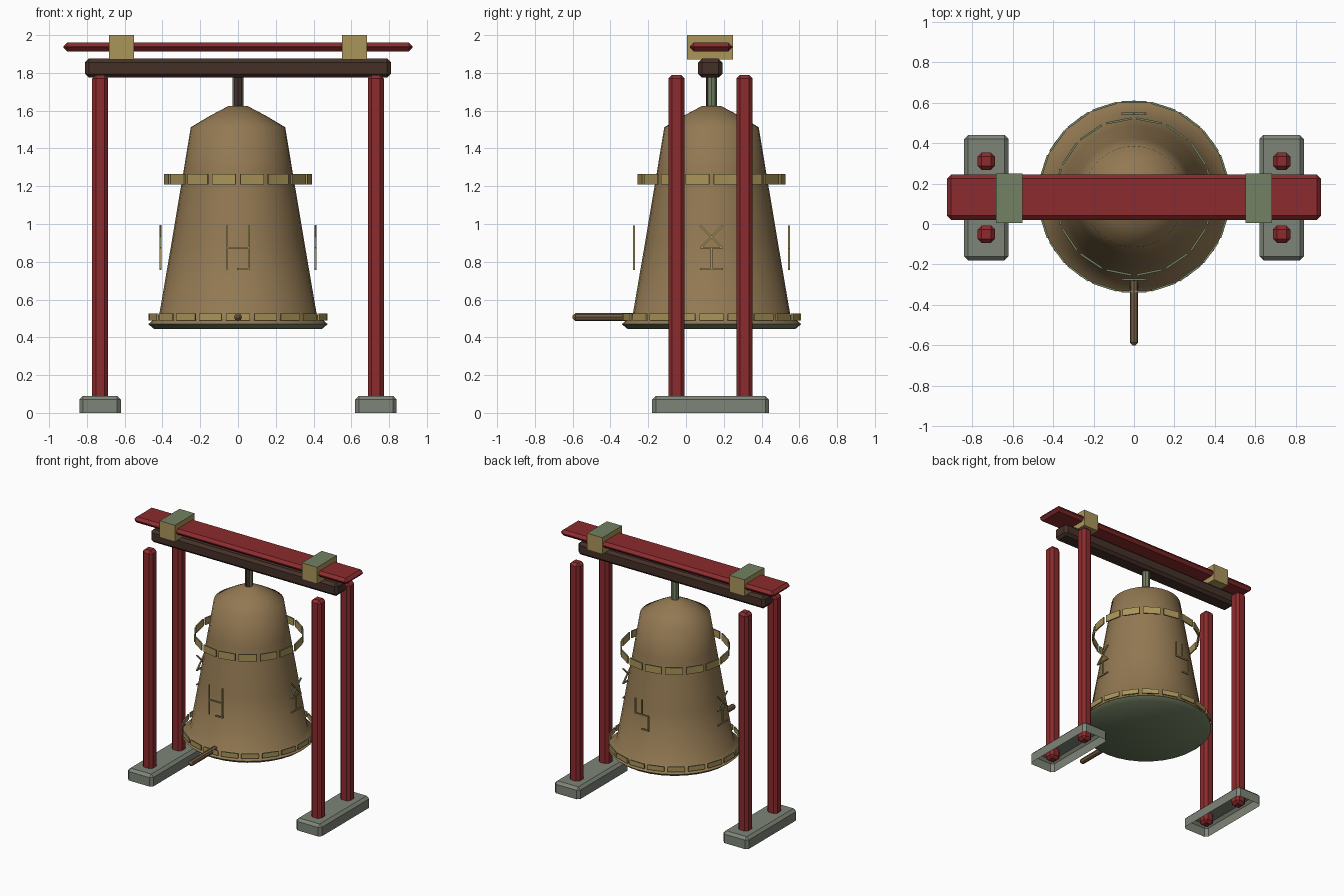
import bpy, bmesh, math
from mathutils import Matrix, Vector

if "Cube" in bpy.data.objects:
    bpy.data.objects.remove(bpy.data.objects["Cube"])

AXIS_Y = 0.135  # bell axis


def material(name, rgb):
    m = bpy.data.materials.new(name)
    m.use_nodes = True
    m.diffuse_color = (*rgb, 1)
    m.node_tree.nodes["Principled BSDF"].inputs["Base Color"].default_value = (*rgb, 1)
    return m


red = material("red lacquer", (0.26, 0.024, 0.026))
bronze = material("bronze", (0.29, 0.19, 0.085))
gold = material("gold", (0.40, 0.30, 0.10))
patina = material("green patina", (0.17, 0.22, 0.125))
stone = material("grey stone", (0.21, 0.235, 0.19))
dark = material("dark wood", (0.06, 0.03, 0.022))
brown = material("brown wood", (0.18, 0.11, 0.055))


def finish(name, bm, mats, rule=None):
    bmesh.ops.recalc_face_normals(bm, faces=bm.faces)
    bm.normal_update()
    if rule:
        for f in bm.faces:
            f.material_index = rule(f)
    me = bpy.data.meshes.new(name)
    bm.to_mesh(me)
    bm.free()
    for m in mats:
        me.materials.append(m)
    ob = bpy.data.objects.new(name, me)
    bpy.context.collection.objects.link(ob)
    return ob


def add_box(bm, centre, size, turn=Matrix()):
    mat = turn @ Matrix.Translation(centre) @ Matrix.Diagonal((*size, 1))
    return bmesh.ops.create_cube(bm, size=1, matrix=mat)["verts"]


def box(name, lo, hi, mats, bevel=0, rule=None, open_bottom=False):
    bm = bmesh.new()
    lo, hi = Vector(lo), Vector(hi)
    add_box(bm, (lo + hi) / 2, hi - lo)
    if open_bottom:
        bm.normal_update()
        under = [f for f in bm.faces if f.normal.z < -0.5]
        bmesh.ops.delete(bm, geom=under, context="FACES_ONLY")
    if bevel:
        edges = [e for e in bm.edges if not e.is_boundary]
        bmesh.ops.bevel(bm, geom=edges, offset=bevel, segments=1,
                        profile=0.5, affect="EDGES")
    if open_bottom:
        return finish_open(name, bm, mats)
    return finish(name, bm, mats, rule)


def finish_open(name, bm, mats):
    # Make sure the top of an open shell faces up
    ob_faces = bm.faces[:]
    bmesh.ops.recalc_face_normals(bm, faces=ob_faces)
    bm.normal_update()
    top = max(ob_faces, key=lambda f: f.calc_center_median().z)
    flip = top.normal.z < 0
    ob = finish(name, bm, mats)
    if flip:
        ob.data.flip_normals()
    return ob


def top_green(f):
    return 1 if f.normal.z > 0.5 else 0


# Frame: stone feet, posts and roof blocks on both sides
for side, s in (("left", 1), ("right", -1)):
    def span(a, b):
        return min(s * a, s * b), max(s * a, s * b)
    x0, x1 = span(0.62, 0.84)
    box(side + "_foot", (x0, -0.18, 0), (x1, 0.44, 0.09), [stone], 0.02, open_bottom=True)
    x0, x1 = span(0.687, 0.773)
    for end, y in (("front", -0.05), ("back", 0.31)):
        box(f"{side}_{end}_post", (x0, y - 0.043, 0.01), (x1, y + 0.043, 1.79), [red], 0.02)
    x0, x1 = span(0.55, 0.682)
    box(side + "_roof_block", (x0, 0.005, 1.87), (x1, 0.25, 2.0), [gold, patina], 0, top_green)

# Cross beam and roof plank
box("cross_beam", (-0.81, 0.064, 1.775), (0.81, 0.192, 1.875), [dark], 0.02)
box("roof_plank", (-0.925, 0.02, 1.913), (0.925, 0.245, 1.96), [red], 0.021)


def lathe(name, profile, steps, mats, rule=None):
    bm = bmesh.new()
    vs = [bm.verts.new((r, AXIS_Y, z)) for r, z in profile]
    es = [bm.edges.new(p) for p in zip(vs, vs[1:])]
    bmesh.ops.spin(bm, geom=vs + es, cent=(0, AXIS_Y, 0), axis=(0, 0, 1),
                   angle=math.tau, steps=steps)
    bmesh.ops.transform(bm, matrix=Matrix.Translation((0, -AXIS_Y, 0)), verts=bm.verts)
    bmesh.ops.transform(bm, matrix=Matrix.Translation((0, AXIS_Y, 0)), verts=bm.verts)
    bmesh.ops.remove_doubles(bm, verts=bm.verts, dist=0.0005)
    return finish(name, bm, mats, rule)


def shade(ob, degrees):
    bpy.ops.object.select_all(action="DESELECT")
    ob.select_set(True)
    bpy.context.view_layer.objects.active = ob
    bpy.ops.object.shade_smooth_by_angle(angle=math.radians(degrees))


# Bell body with a green lip and underside
bell = lathe("bell", [(0, 1.627), (0.05, 1.625), (0.15, 1.572), (0.25, 1.512),
                      (0.29, 1.27), (0.352, 0.9), (0.417, 0.52), (0.475, 0.47),
                      (0.445, 0.445), (0, 0.445)], 32, [bronze, patina],
             lambda f: 1 if f.calc_center_median().z < 0.48 else 0)
shade(bell, 55)

# Hanger rod with a dark front strip
lathe("hanger_rod", [(0.028, 1.6), (0.028, 1.79)], 8, [patina, dark],
      lambda f: 1 if f.normal.y < -0.9 else 0)

# Striker pole pointing forward
bm = bmesh.new()
lie = Matrix.Translation((0, -0.42, 0.507)) @ Matrix.Rotation(math.pi / 2, 4, "X")
bmesh.ops.create_cone(bm, cap_ends=True, segments=8, radius1=0.021, radius2=0.021,
                      depth=0.33, matrix=lie)
tip = Matrix.Translation((0, -0.5925, 0.507)) @ Matrix.Rotation(math.pi / 2, 4, "X")
bmesh.ops.create_cone(bm, cap_ends=True, segments=8, radius1=0.021, radius2=0.008,
                      depth=0.015, matrix=tip)
shade(finish("striker_pole", bm, [brown]), 30)


# Rings of separate plates round the bell
def plate_ring(name, count, radius, width, z0, z1, phase):
    bm = bmesh.new()
    for i in range(count):
        turn = Matrix.Translation((0, AXIS_Y, 0)) @ Matrix.Rotation(
            math.tau * (i + phase) / count, 4, "Z")
        add_box(bm, (0, -radius, (z0 + z1) / 2), (width, 0.01, z1 - z0), turn)
    finish(name, bm, [gold, patina], top_green)


plate_ring("upper_band", 16, 0.382, 0.128, 1.21, 1.265, 0.5)
plate_ring("lower_band", 20, 0.468, 0.125, 0.49, 0.527, 0)


# Raised signs: strokes (x, z, x, z) on a small grid, one sign per side
def sign(name, strokes, quarter):
    bm = bmesh.new()
    turn = Matrix.Translation((0, AXIS_Y, 0.875)) @ Matrix.Rotation(quarter * math.pi / 2, 4, "Z")
    for a, b, c, d in strokes:
        p, q = Vector((a * 0.057, 0, b * 0.113)), Vector((c * 0.057, 0, d * 0.113))
        v = q - p
        tilt = Matrix.Translation((p + q) / 2 + Vector((0, -0.41, 0))) @ Matrix.Rotation(
            -math.atan2(v.z, v.x), 4, "Y")
        add_box(bm, (0, 0, 0), (v.length + 0.008, 0.01, 0.009), turn @ tilt)
    finish(name, bm, [gold, patina], top_green)


ladder = [(-1, 1, -1, -1), (1, 1, 1, -1), (-1, 0, 1, 0), (0, -1, 1, -1)]
fork = [(-1, 1, 1, 0), (1, 1, -1, 0), (-1, 0, 1, 0), (0, 0, 0, -1), (-1, -1, 1, -1)]
hook = [(-1, 1, -1, 0), (0, 1, 0, 0), (-1, 0, 1, 0), (1, 0, 1, -1), (0, -1, 1, -1)]
for name, strokes, quarter in (("front_sign", ladder, 0), ("left_sign", fork, 1),
                               ("back_sign", hook, 2), ("right_sign", fork, 3)):
    sign(name, strokes, quarter)
